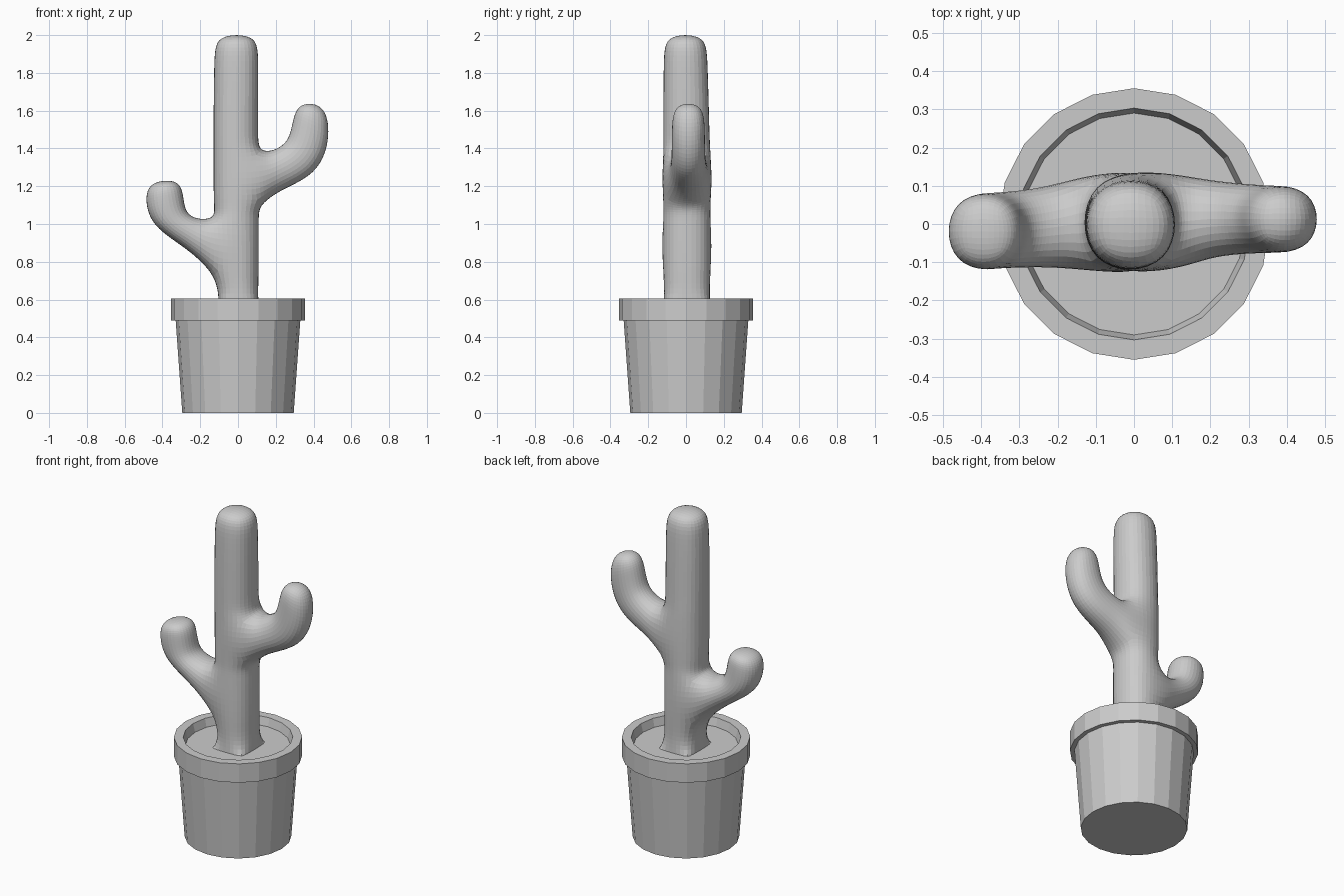
import bpy, bmesh
from math import sin, cos, pi

if "Cube" in bpy.data.objects:
    bpy.data.objects.remove(bpy.data.objects["Cube"])


def add_object(name, bm):
    bmesh.ops.recalc_face_normals(bm, faces=bm.faces[:])
    mesh = bpy.data.meshes.new(name)
    bm.to_mesh(mesh)
    bm.free()
    ob = bpy.data.objects.new(name, mesh)
    bpy.context.collection.objects.link(ob)
    return ob


def bridge(bm, a, b):
    n = len(a)
    for i in range(n):
        j = (i + 1) % n
        bm.faces.new((a[i], a[j], b[j], b[i]))


def lathe(name, profile, sides=20):
    bm = bmesh.new()
    rings = [[bm.verts.new((r * sin(2 * pi * i / sides), r * cos(2 * pi * i / sides), z))
              for i in range(sides)] for r, z in profile]
    for a, b in zip(rings, rings[1:]):
        bridge(bm, a, b)
    bm.faces.new(rings[0])
    bm.faces.new(rings[-1])
    return add_object(name, bm)


# Pot with rim and recessed soil
lathe("pot", [(0.295, 0), (0.33, 0.49), (0.355, 0.49), (0.355, 0.605),
              (0.303, 0.605), (0.29, 0.555)])

# Cactus trunk cage: z, x min, x max, y min, y max
trunk = [(0.54, -0.105, 0.11, -0.12, 0.13),
         (0.72, -0.115, 0.12, -0.13, 0.14),
         (1.04, -0.13, 0.12, -0.13, 0.14),
         (1.09, -0.14, 0.12, -0.13, 0.14),
         (1.39, -0.14, 0.12, -0.13, 0.14),
         (1.46, -0.14, 0.115, -0.13, 0.135),
         (1.88, -0.138, 0.12, -0.13, 0.125),
         (2.01, -0.125, 0.11, -0.118, 0.112)]

# Arm cages: lower/outer x, z, upper/inner x, z, y min, y max
left_arm = [(-0.28, 0.87, -0.21, 1.03, -0.12, 0.10),
            (-0.46, 0.98, -0.275, 1.06, -0.125, 0.09),
            (-0.505, 1.12, -0.28, 1.17, -0.13, 0.09),
            (-0.475, 1.23, -0.315, 1.24, -0.115, 0.075)]
right_arm = [(0.22, 1.17, 0.20, 1.40, -0.09, 0.12),
             (0.42, 1.25, 0.265, 1.45, -0.083, 0.108),
             (0.50, 1.43, 0.28, 1.55, -0.083, 0.108),
             (0.475, 1.645, 0.315, 1.65, -0.075, 0.10)]

bm = bmesh.new()
vert_crease = bm.verts.layers.float.new("crease_vert")
edge_crease = bm.edges.layers.float.new("crease_edge")
rings = [[bm.verts.new((x, y, z)) for x, y in ((x0, y0), (x1, y0), (x1, y1), (x0, y1))]
         for z, x0, x1, y0, y1 in trunk]
for a, b in zip(rings, rings[1:]):
    bridge(bm, a, b)
bm.faces.new(rings[0])
bm.faces.new(rings[-1])


def grow_arm(level, front, back, sections):
    loop = [rings[level][front], rings[level][back],
            rings[level + 1][back], rings[level + 1][front]]
    bm.faces.remove(bm.faces.get(loop))
    for ox, oz, ix, iz, y0, y1 in sections:
        nxt = [bm.verts.new(p) for p in ((ox, y0, oz), (ox, y1, oz), (ix, y1, iz), (ix, y0, iz))]
        bridge(bm, loop, nxt)
        loop = nxt
    bm.faces.new(loop)


grow_arm(1, 0, 3, left_arm)
grow_arm(3, 1, 2, right_arm)

# Square foot: keep the bottom corners sharp
for i, v in enumerate(rings[0]):
    v[vert_crease] = 1.0
    bm.edges.get((v, rings[0][(i + 1) % 4]))[edge_crease] = 1.0
cactus = add_object("cactus", bm)
sub = cactus.modifiers.new("rounding", 'SUBSURF')
sub.levels = sub.render_levels = 3
